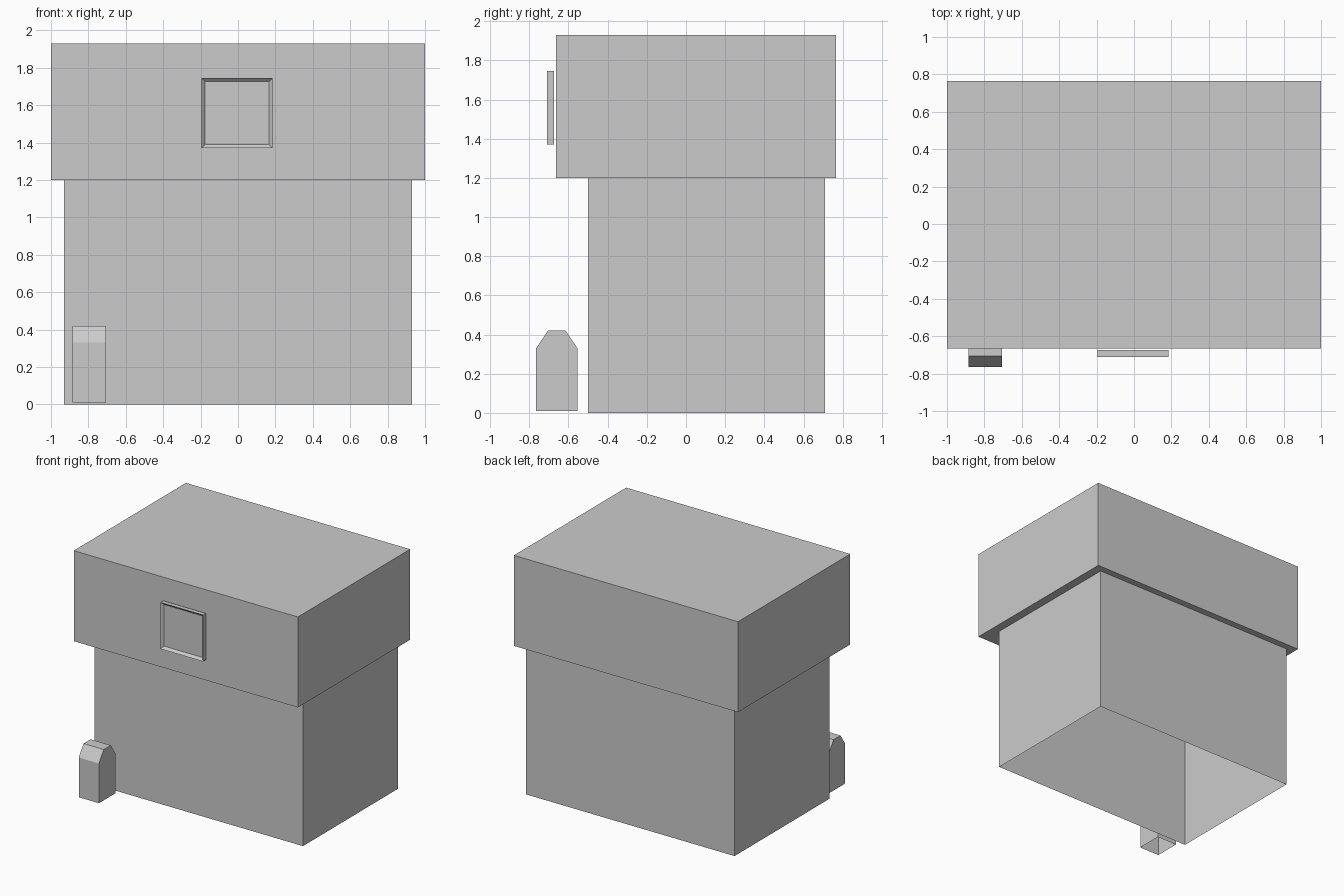
import bpy, bmesh

if "Cube" in bpy.data.objects:
    bpy.data.objects.remove(bpy.data.objects["Cube"])


def make_object(name, bm):
    bmesh.ops.recalc_face_normals(bm, faces=bm.faces)
    mesh = bpy.data.meshes.new(name)
    bm.to_mesh(mesh)
    bm.free()
    obj = bpy.data.objects.new(name, mesh)
    bpy.context.collection.objects.link(obj)
    return obj


def prism(name, profile, axis, depth, open_bottom=False):
    """Extrude a profile of 3D points along one axis."""
    bm = bmesh.new()
    face = bm.faces.new([bm.verts.new(p) for p in profile])
    out = bmesh.ops.extrude_face_region(bm, geom=[face], use_keep_orig=True)
    moved = [g for g in out["geom"] if isinstance(g, bmesh.types.BMVert)]
    shift = [0, 0, 0]
    shift[axis] = depth
    bmesh.ops.translate(bm, verts=moved, vec=shift)
    if open_bottom:
        low = min(v.co.z for v in bm.verts)
        base = [f for f in bm.faces if all(abs(v.co.z - low) < 1e-5 for v in f.verts)]
        bmesh.ops.recalc_face_normals(bm, faces=bm.faces)
        bmesh.ops.delete(bm, geom=base, context='FACES_ONLY')
    return make_object(name, bm)


def box(name, x, y, z, open_bottom=False):
    ring = [(x[0], y[0], z[0]), (x[1], y[0], z[0]), (x[1], y[1], z[0]), (x[0], y[1], z[0])]
    return prism(name, ring, 2, z[1] - z[0], open_bottom)


# Main body: hollow lower storey and overhanging upper storey
box("lower_body", (-0.93, 0.93), (-0.50, 0.71), (0, 1.2), open_bottom=True)
box("upper_body", (-1, 1), (-0.665, 0.765), (1.2, 1.93))

# Chamfered post standing in front, open underneath
post = [(-0.765, 0.01), (-0.555, 0.01), (-0.555, 0.33), (-0.615, 0.42),
        (-0.705, 0.42), (-0.765, 0.33)]
prism("front_post", [(-0.885, y, z) for y, z in post], 0, 0.18, open_bottom=True)

# Plain sign plate with a raised rim around a recessed panel
plate = box("sign_plate", (-0.195, 0.185), (-0.71, -0.675), (1.37, 1.745))
bm = bmesh.new()
bm.from_mesh(plate.data)
bm.normal_update()
front = [f for f in bm.faces if f.normal.y < -0.9]
bmesh.ops.inset_region(bm, faces=front, thickness=0.028, depth=0)
bmesh.ops.translate(bm, verts=front[0].verts, vec=(0, 0.02, 0))
bm.to_mesh(plate.data)
bm.free()
